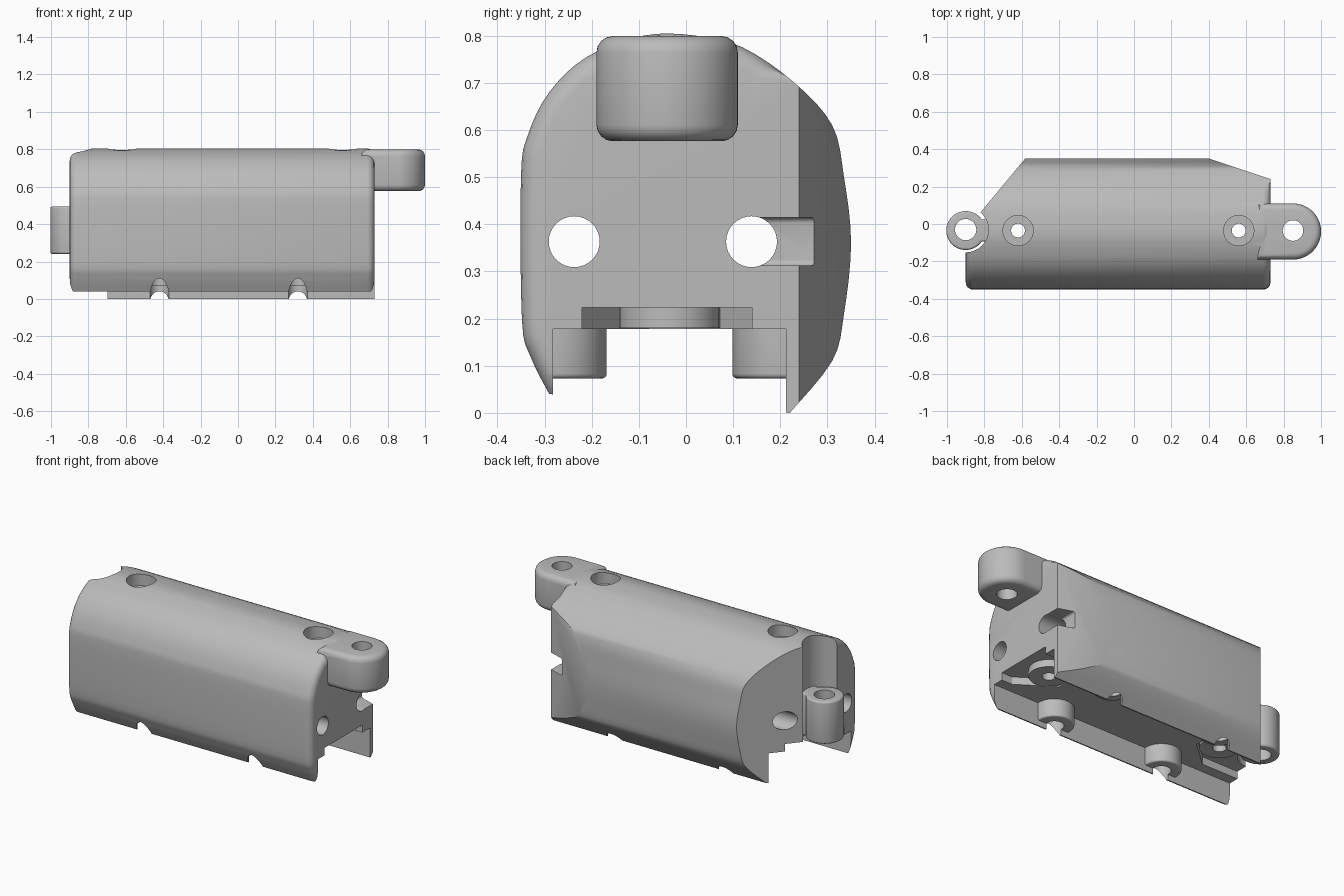
import bpy, bmesh, math
from mathutils import Vector, Matrix

cube = bpy.data.objects.get("Cube")
if cube:
    bpy.data.objects.remove(cube, do_unlink=True)

grey = bpy.data.materials.new("plain_grey")
grey.use_nodes = True
grey.diffuse_color = (0.5, 0.5, 0.5, 1)
grey.node_tree.nodes["Principled BSDF"].inputs["Base Color"].default_value = (0.5, 0.5, 0.5, 1)


def make(name, bm):
    bmesh.ops.recalc_face_normals(bm, faces=bm.faces)
    mesh = bpy.data.meshes.new(name)
    bm.to_mesh(mesh)
    bm.free()
    mesh.materials.append(grey)
    ob = bpy.data.objects.new(name, mesh)
    bpy.context.collection.objects.link(ob)
    return ob


def prism(name, outline, z0, z1, bevel=0, turn=None):
    """Extrude a flat outline from z0 to z1, rounding the rims if asked."""
    bm = bmesh.new()
    base = bm.faces.new([bm.verts.new((x, y, z0)) for x, y in outline])
    up = bmesh.ops.extrude_face_region(bm, geom=[base])["geom"]
    bmesh.ops.translate(bm, verts=[v for v in up if isinstance(v, bmesh.types.BMVert)],
                        vec=(0, 0, z1 - z0))
    if bevel:
        rims = [e for e in bm.edges if abs(e.verts[0].co.z - e.verts[1].co.z) < 1e-5]
        bmesh.ops.bevel(bm, geom=rims, offset=bevel, segments=4, profile=0.5, affect='EDGES')
    if turn:
        bm.transform(turn)
    return make(name, bm)


def arc(cx, cy, r, a0=0, a1=360, n=32):
    last = n if a1 - a0 == 360 else n - 1
    return [(cx + r * math.cos(math.radians(a0 + (a1 - a0) * i / last)),
             cy + r * math.sin(math.radians(a0 + (a1 - a0) * i / last))) for i in range(n)]


def rect(x0, x1, y0, y1):
    return [(x0, y0), (x1, y0), (x1, y1), (x0, y1)]


def combine(target, tool, operation='DIFFERENCE'):
    mod = target.modifiers.new("join", 'BOOLEAN')
    mod.operation, mod.solver, mod.object = operation, 'EXACT', tool
    bpy.context.view_layer.objects.active = target
    bpy.ops.object.modifier_apply(modifier=mod.name)
    bpy.data.objects.remove(tool, do_unlink=True)


def smooth_line(points, steps=4):
    """Catmull-Rom line through the points."""
    p = [Vector(q) for q in [points[0]] + points + [points[-1]]]
    out = []
    for a, b, c, d in zip(p, p[1:], p[2:], p[3:]):
        for i in range(steps):
            t = i / steps
            out.append(0.5 * (2 * b + (c - a) * t + (2 * a - 5 * b + 4 * c - d) * t * t
                              + (3 * b - a - 3 * c + d) * t ** 3))
    return [tuple(q) for q in out] + [points[-1]]


# local (x, y, z) -> world (y, z, x): outlines drawn in the y-z plane run along x
ALONG_X = Matrix(((0, 0, 1, 0), (1, 0, 0, 0), (0, 1, 0, 0), (0, 0, 0, 1)))

# Body: arched section drawn across y-z
section = smooth_line([(-0.29, 0.04), (-0.33, 0.12), (-0.348, 0.2), (-0.35, 0.5), (-0.335, 0.59),
                       (-0.29, 0.68), (-0.21, 0.755), (-0.09, 0.8), (0.02, 0.8), (0.12, 0.775),
                       (0.23, 0.7), (0.31, 0.61), (0.335, 0.5), (0.35, 0.36), (0.335, 0.21),
                       (0.31, 0.11), (0.22, 0.0)])
body = prism("housing", section, -0.9, 0.73, turn=ALONG_X)
bm = bmesh.new()
bm.from_mesh(body.data)
ends = [e for e in bm.edges if abs(e.verts[0].co.x - e.verts[1].co.x) < 1e-5
        and all(v.co.y < 0.21 for v in e.verts)]
bmesh.ops.bevel(bm, geom=ends, offset=0.04, segments=4, profile=0.5, affect='EDGES')
bm.to_mesh(body.data)
bm.free()

# Slanted back corners and the clearance beside the ring lug
combine(body, prism("back_corner_cut", [(-0.565, 0.37), (-0.96, -0.105), (-1.2, 0.0), (-1.2, 0.6),
                                        (-0.565, 0.6)], -1, 2))
combine(body, prism("far_corner_cut", [(0.34, 0.37), (0.79, 0.22), (1.2, 0.22), (1.2, 0.6),
                                       (0.34, 0.6)], -1, 2))
combine(body, prism("lug_clearance", arc(-0.9, -0.03, 0.122), -1, 2))

# Open channel underneath with a tapered recess at each end
combine(body, prism("channel", rect(-1.2, 1.2, -0.282, 0.212), -0.5, 0.178))
for side, reach in ((1, 0.45), (-1, 0.5)):
    taper = [(side * 1.2, -0.22), (side * 1.2, 0.14), (side * 0.66, 0.14),
             (side * reach, 0.0), (side * reach, -0.08), (side * 0.66, -0.22)]
    combine(body, prism("end_recess", taper, 0.1, 0.223))

# Screw bosses hanging under the roof and along both side walls
for x in (-0.62, 0.56):
    combine(body, prism("roof_boss", arc(x, -0.035, 0.107), 0.18, 0.26), 'UNION')
for x in (-0.42, 0.32):
    for wall, start in ((-0.275, 0), (0.205, 180)):
        back = 0.02 if wall > 0 else -0.02
        half = arc(x, wall, 0.107, start, start + 180, 20)
        half += [(half[-1][0], wall + back), (half[0][0], wall + back)]
        combine(body, prism("wall_boss", half, 0.073, 0.23, 0.01), 'UNION')
        combine(body, prism("wall_screw_hole", arc(x, wall, 0.051), -0.3, 0.17))

# Mounting lugs at the two ends
tongue = arc(0.85, -0.04, 0.15, -90, 90) + [(0.66, 0.11), (0.66, -0.19)]
combine(body, prism("end_lug", tongue, 0.576, 0.799, 0.035), 'UNION')
ring = arc(-0.9, -0.035, 0.104, 35, 325, 40) + [(-0.72, -0.095), (-0.72, 0.025)]
combine(body, prism("ring_lug", ring, 0.24, 0.495, 0.012), 'UNION')

# Vertical holes and counterbores
for x, y, r, floor in ((0.85, -0.035, 0.055, -1), (-0.9, -0.03, 0.057, -1),
                       (-0.62, -0.035, 0.037, -1), (0.56, -0.035, 0.037, -1),
                       (-0.62, -0.035, 0.081, 0.73), (0.56, -0.035, 0.081, 0.73)):
    combine(body, prism("screw_hole", arc(x, y, r), floor, 2))

# Long tunnels, and the side slot opening through the slanted corner
for y in (-0.237, 0.139):
    combine(body, prism("tunnel", arc(y, 0.363, 0.054), -1.5, 1.5, turn=ALONG_X))
combine(body, prism("side_slot", rect(0.635, 1.2, 0.139, 0.6), 0.312, 0.414, 0.012))

bpy.ops.object.select_all(action='DESELECT')
body.select_set(True)
bpy.context.view_layer.objects.active = body
bpy.ops.object.shade_smooth_by_angle(angle=math.radians(30))
